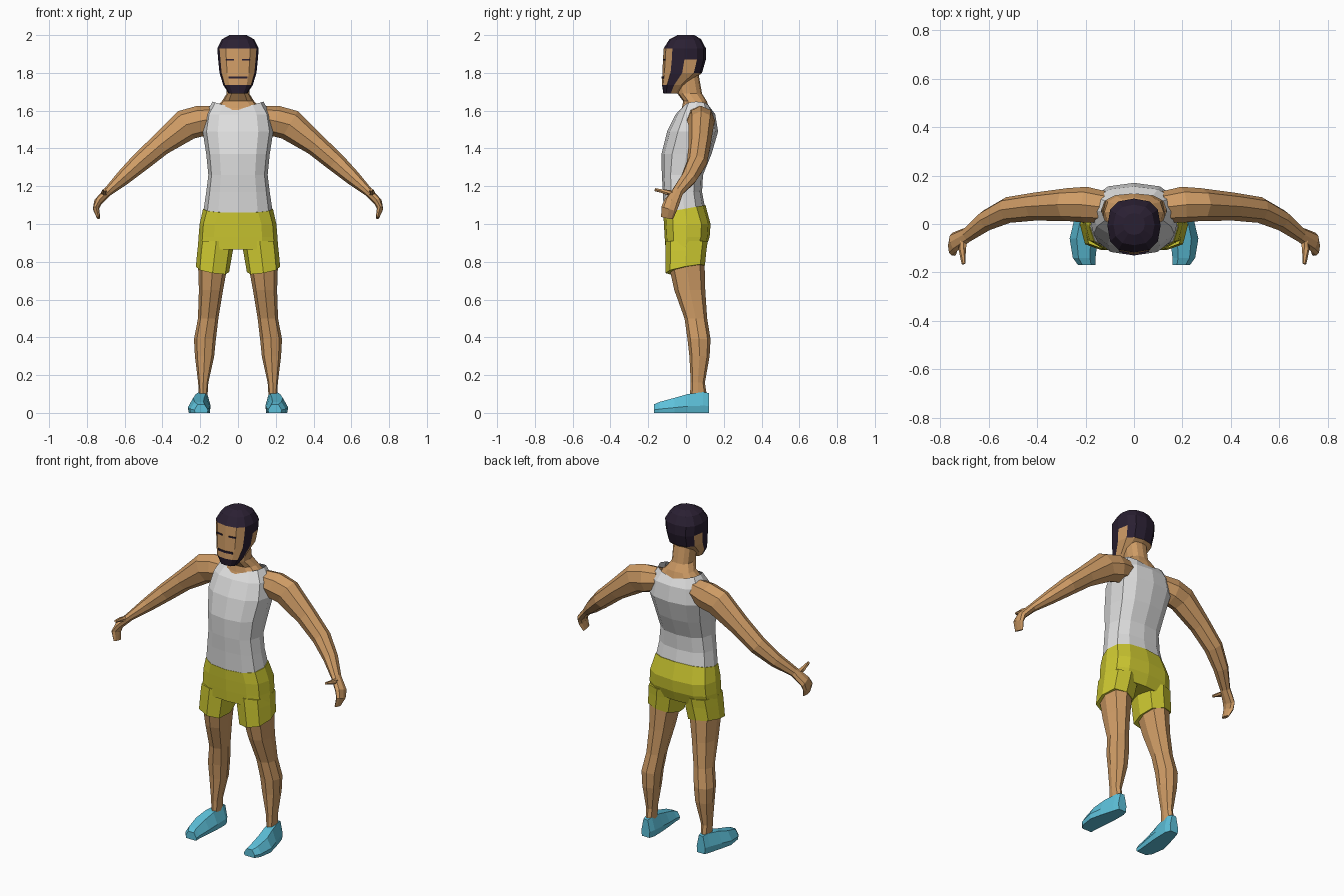
import bpy, bmesh, math
from mathutils import Vector

if "Cube" in bpy.data.objects:
    bpy.data.objects.remove(bpy.data.objects["Cube"])

def mat(name, r, g, b):
    m = bpy.data.materials.new(name)
    m.diffuse_color = (r, g, b, 1)
    m.use_nodes = True
    m.node_tree.nodes["Principled BSDF"].inputs["Base Color"].default_value = m.diffuse_color
    return m

SKIN = mat("skin", 0.62, 0.33, 0.13)
HAIR = mat("dark hair", 0.023, 0.014, 0.032)
SHIRT = mat("light grey shirt", 0.72, 0.72, 0.72)
SHORTS = mat("yellow shorts", 0.60, 0.57, 0.03)
SHOE = mat("blue shoes", 0.11, 0.53, 0.70)

def loft(name, rings, mats, caps=(True, True), mirror=False, rule=None):
    """Skin a list of equal rings of points; rule(row, column) picks the material."""
    bm = bmesh.new()
    vs = [[bm.verts.new(p) for p in ring] for ring in rings]
    n = len(vs[0])
    for i in range(len(vs) - 1):
        for j in range(n):
            k = (j + 1) % n
            f = bm.faces.new((vs[i][j], vs[i][k], vs[i + 1][k], vs[i + 1][j]))
            f.material_index = rule(i, min(j, n - 1 - j)) if rule else 0
    for on, ring, row in ((caps[0], vs[0], 0), (caps[1], vs[-1], len(vs) - 2)):
        if on:
            f = bm.faces.new(ring)
            f.material_index = rule(row, 0) if rule else 0
    bmesh.ops.recalc_face_normals(bm, faces=bm.faces)
    me = bpy.data.meshes.new(name)
    bm.to_mesh(me)
    bm.free()
    for m in mats:
        me.materials.append(m)
    ob = bpy.data.objects.new(name, me)
    bpy.context.collection.objects.link(ob)
    if mirror:
        ob.modifiers.new("mirror", 'MIRROR')
    return ob

def se(v, p):
    return math.copysign(abs(v) ** (2 / p), v)

def flat_ring(z, rx, yf, yb, cx=0, n=12, p=2.5, tilt=0, drop=0, lean=0):
    """Horizontal ring starting at the front; tilt, drop and lean shift its height."""
    cy, ry, pts = (yf + yb) / 2, (yb - yf) / 2, []
    for k in range(n):
        a = -math.pi / 2 + 2 * math.pi * k / n
        c, s = se(math.cos(a), p), se(math.sin(a), p)
        pts.append((cx + rx * c, cy + ry * s,
                    z + tilt * s + lean * c - drop * (1 - abs(math.cos(a)))))
    return pts

def path_rings(path, n=8):
    """Rings across a path of (x, y, z, half thickness, half depth)."""
    P = [Vector(q[:3]) for q in path]
    rings = []
    for i, q in enumerate(path):
        t = (P[min(i + 1, len(P) - 1)] - P[max(i - 1, 0)]).normalized()
        u = Vector((-t.z, 0, t.x)).normalized()
        v = t.cross(u)
        rings.append([P[i] + u * q[3] * math.cos(a) + v * q[4] * math.sin(a)
                      for a in (2 * math.pi * k / n for k in range(n))])
    return rings

# shirt, open at the neck
loft("tank_top", [
    flat_ring(1.07, .183, -.118, .10, tilt=.02),
    flat_ring(1.17, .168, -.122, .085),
    flat_ring(1.26, .157, -.128, .09),
    flat_ring(1.37, .168, -.13, .135),
    flat_ring(1.49, .187, -.10, .17),
    flat_ring(1.58, .172, -.055, .155),
    flat_ring(1.648, .135, -.015, .125, drop=.035)], [SHIRT], caps=(True, False))

# neck and shoulders
loft("neck", [
    flat_ring(1.56, .13, -.045, .135),
    flat_ring(1.615, .122, -.022, .122),
    flat_ring(1.65, .085, -.015, .11),
    flat_ring(1.69, .06, -.045, .085),
    flat_ring(1.80, .062, -.055, .065)], [SKIN])

# head: face, beard, sideburns and hair cap
def head_rule(row, col):
    if row >= 4 or col == 2 or (row == 0 and col < 3):
        return 1
    if (col == 3 and row >= 3) or (col > 3 and row >= 2):
        return 1
    return 0

loft("head", [
    flat_ring(1.692, .05, -.12, -.04, p=2.6),
    flat_ring(1.735, .078, -.127, .0, p=2.6),
    flat_ring(1.80, .098, -.125, .085, p=2.6),
    flat_ring(1.87, .105, -.122, .105, p=2.6),
    flat_ring(1.93, .11, -.118, .105, p=2.6),
    flat_ring(1.978, .085, -.088, .08, p=2.4),
    flat_ring(2.0, .045, -.045, .045, p=2.2)], [SKIN, HAIR], rule=head_rule)

# brows and moustache as thin plates
def plate(name, x, y, z, w, h, turn):
    c, s, t = math.cos(turn) * w / 2, math.sin(turn) * w / 2, .004
    loft(name, [[(x + d * c, y + d * s + e * t, z + g * h / 2)
                 for e, g in ((-1, -1), (1, -1), (1, 1), (-1, 1))] for d in (-1, 1)],
         [HAIR], mirror=True)

plate("brow", .042, -.1145, 1.87, .042, .008, .19)
plate("moustache", .025, -.122, 1.776, .05, .011, .17)

# arm with hand
loft("arm", path_rings([
    (.12, .07, 1.56, .065, .065),
    (.20, .08, 1.545, .082, .074),
    (.275, .08, 1.525, .084, .068),
    (.41, .072, 1.42, .06, .058),
    (.52, .058, 1.325, .052, .054),
    (.61, .015, 1.243, .040, .044),
    (.69, -.045, 1.17, .024, .032),
    (.742, -.075, 1.115, .022, .042),
    (.752, -.09, 1.08, .017, .042),
    (.738, -.10, 1.032, .009, .032)]), [SKIN], mirror=True)
loft("thumb", path_rings([
    (.70, -.05, 1.155, .018, .02),
    (.71, -.10, 1.168, .016, .014),
    (.705, -.165, 1.182, .008, .008)], 6), [SKIN], mirror=True)

# shorts: hips and two leg openings
loft("shorts_hips", [
    flat_ring(1.08, .185, -.12, .103, tilt=.02),
    flat_ring(1.0, .203, -.117, .13, p=2.8),
    flat_ring(.93, .209, -.113, .125, p=2.8),
    flat_ring(.865, .213, -.108, .10, p=2.8)], [SHORTS])
loft("shorts_leg", [
    flat_ring(.91, .094, -.108, .115, cx=.115, n=8, p=2.6),
    flat_ring(.86, .094, -.108, .108, cx=.121, n=8, p=2.6),
    flat_ring(.76, .088, -.108, .10, cx=.135, n=8, p=2.6, tilt=.02, lean=.015)],
    [SHORTS], mirror=True)

# bare leg
leg = [(.80, .132, .08, -.095, .098), (.65, .143, .064, -.062, .102),
       (.50, .158, .054, -.008, .112), (.39, .175, .058, .008, .13),
       (.30, .177, .051, .018, .125), (.16, .184, .027, .025, .10),
       (.08, .184, .022, .02, .112)]
loft("leg", [flat_ring(z, rx, yf, yb, cx=cx, n=8, p=2.3) for z, cx, rx, yf, yb in leg],
     [SKIN], mirror=True)

# shoe, lofted from heel to toe
section = ((-.9, 0), (.9, 0), (1, .35), (.5, 1), (-.5, 1), (-1, .35))
shoe = [(.122, .185, .028, .105), (.09, .185, .04, .11), (.01, .197, .052, .10),
        (-.06, .208, .058, .08), (-.14, .206, .047, .058), (-.17, .195, .036, .045)]
loft("shoe", [[(cx + a * w, y, b * h) for a, b in section] for y, cx, w, h in shoe],
     [SHOE], mirror=True)
